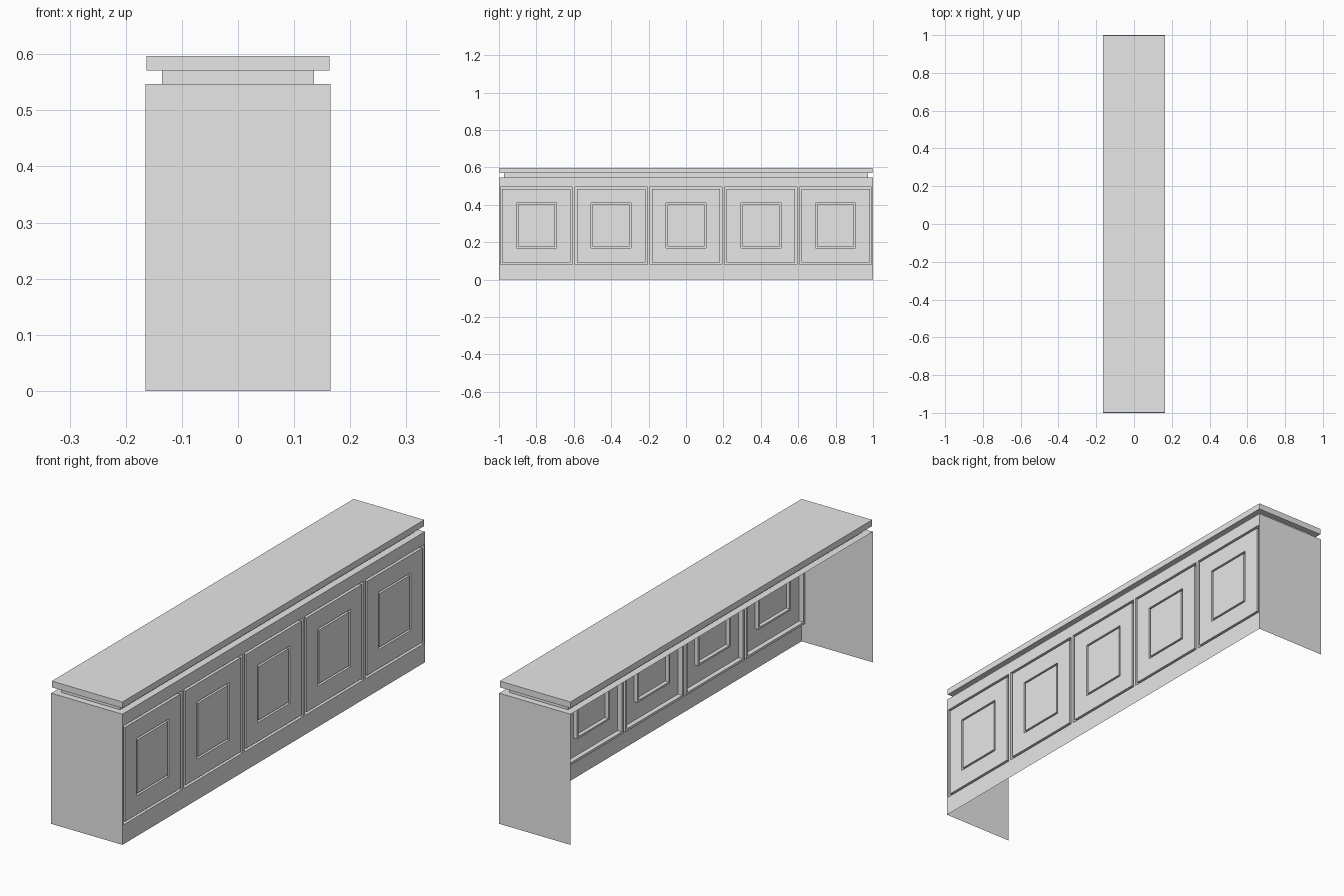
import bpy
import bmesh

cube = bpy.data.objects.get("Cube")
if cube:
    bpy.data.objects.remove(cube, do_unlink=True)

grey = bpy.data.materials.new("plain grey")
grey.use_nodes = True
colour = (0.8, 0.8, 0.8, 1)
grey.diffuse_color = colour
grey.node_tree.nodes["Principled BSDF"].inputs["Base Color"].default_value = colour

HALF_W, BODY_TOP, PITCH = 0.165, 0.547, 0.4


def finish(name, bm):
    mesh = bpy.data.meshes.new(name)
    bm.to_mesh(mesh)
    bm.free()
    mesh.materials.append(grey)
    obj = bpy.data.objects.new(name, mesh)
    bpy.context.collection.objects.link(obj)
    return obj


def sheet(name, corners):
    bm = bmesh.new()
    bm.faces.new([bm.verts.new(c) for c in corners])
    return finish(name, bm)


def box(name, half_x, half_y, z0, z1):
    bm = bmesh.new()
    bmesh.ops.create_cube(bm, size=1)
    for v in bm.verts:
        v.co.x *= 2 * half_x
        v.co.y *= 2 * half_y
        v.co.z = z1 if v.co.z > 0 else z0
    return finish(name, bm)


def groove(half, z0, z1, width, depth):
    """Four nested rectangles that form a square channel."""
    inner = (half - width, z0 + width, z1 - width)
    return [(half, z0, z1, 0), (half, z0, z1, depth),
            (*inner, depth), (*inner, 0)]


def panel(name, y):
    """Thin sheet with an outer and an inner rectangular groove."""
    rings = [(PITCH / 2, 0, BODY_TOP, 0)]
    rings += groove(0.193, 0.081, 0.495, 0.010, 0.02)
    rings += groove(0.107, 0.17, 0.41, 0.008, 0.016)
    bm = bmesh.new()
    loops = []
    for half, z0, z1, depth in rings:
        x = HALF_W - depth
        loops.append([bm.verts.new((x, y + s * half, z)) for s, z in
                      ((-1, z0), (1, z0), (1, z1), (-1, z1))])
    for a, b in zip(loops, loops[1:]):
        for i in range(4):
            j = (i + 1) % 4
            bm.faces.new((a[i], a[j], b[j], b[i]))
    bm.faces.new(loops[-1])
    return finish(name, bm)


# Row of grooved panels on the long side
for i in range(5):
    panel(f"grooved_panel_{i + 1}", (i - 2) * PITCH)

# End walls and the top of the open-backed body
for name, s in (("front_end_wall", -1), ("back_end_wall", 1)):
    sheet(name, [(s * x, s, z) for x, z in
                 ((HALF_W, 0), (-HALF_W, 0), (-HALF_W, BODY_TOP), (HALF_W, BODY_TOP))])
sheet("body_top", [(x * HALF_W, y, BODY_TOP) for x, y in
                   ((-1, -1), (1, -1), (1, 1), (-1, 1))])

# Narrow neck and the counter slab
box("neck", 0.135, 0.973, BODY_TOP, 0.571)
box("counter_slab", 0.1635, 0.998, 0.571, 0.597)
